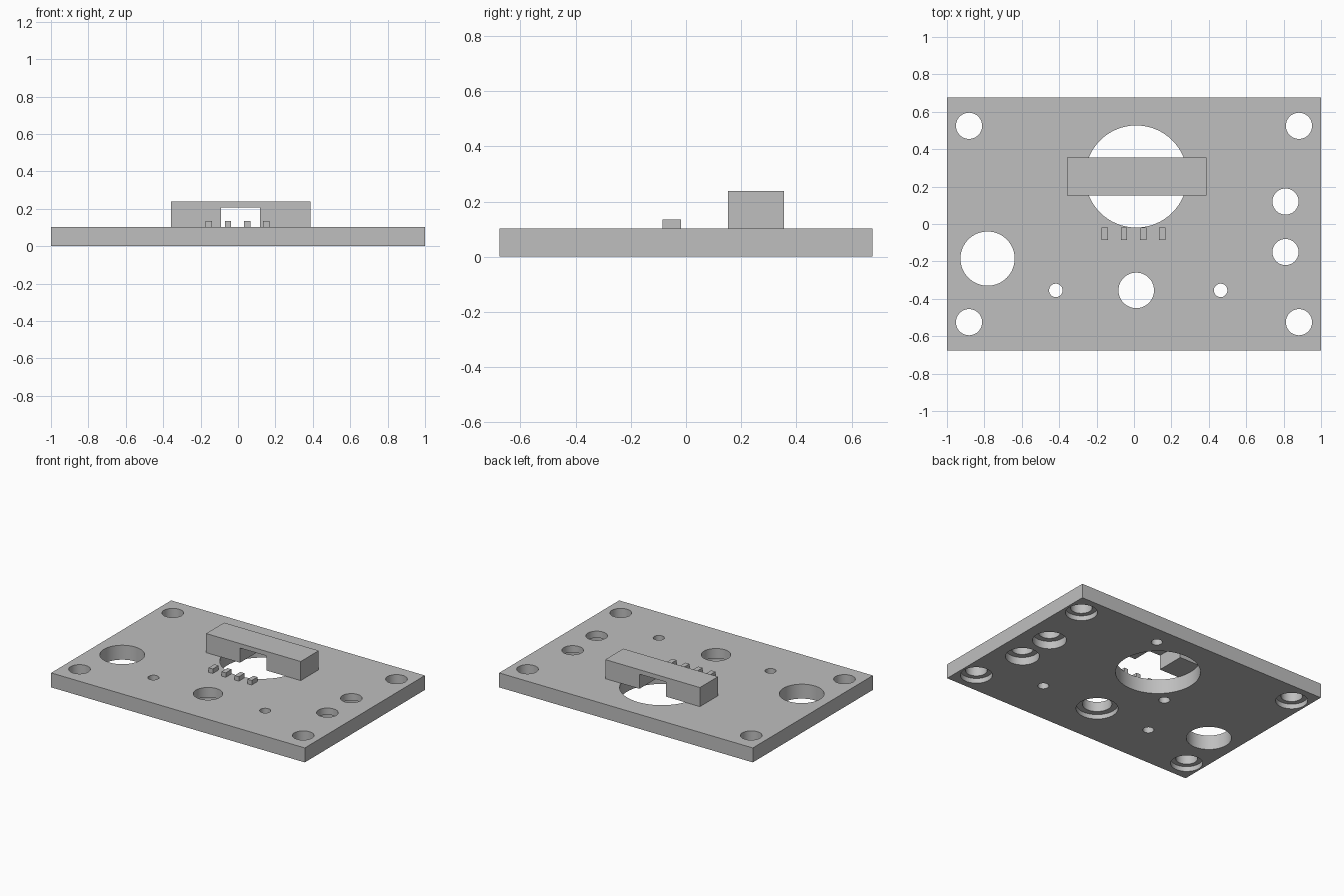
import bpy, bmesh, math

if "Cube" in bpy.data.objects:
    bpy.data.objects.remove(bpy.data.objects["Cube"])

T = 0.103          # plate thickness
SEG = 64

grey = bpy.data.materials.new("grey")
grey.diffuse_color = (0.52, 0.52, 0.52, 1)
grey.use_nodes = True
grey.node_tree.nodes["Principled BSDF"].inputs["Base Color"].default_value = grey.diffuse_color


def new_object(name, bm):
    bmesh.ops.recalc_face_normals(bm, faces=bm.faces)
    me = bpy.data.meshes.new(name)
    bm.to_mesh(me)
    bm.free()
    me.materials.append(grey)
    ob = bpy.data.objects.new(name, me)
    bpy.context.collection.objects.link(ob)
    return ob


def box(name, x0, x1, y0, y1, z0, z1):
    bm = bmesh.new()
    bmesh.ops.create_cube(bm, size=1)
    for v in bm.verts:
        v.co = (x1 if v.co.x > 0 else x0,
                y1 if v.co.y > 0 else y0,
                z1 if v.co.z > 0 else z0)
    return new_object(name, bm)


def lathe(bm, x, y, profile):
    """Closed turned solid from (radius, z) points, bottom to top."""
    rings = [[bm.verts.new((x + r * math.cos(2 * math.pi * i / SEG),
                            y + r * math.sin(2 * math.pi * i / SEG), z))
              for i in range(SEG)] for r, z in profile]
    for a, b in zip(rings, rings[1:]):
        for i in range(SEG):
            j = (i + 1) % SEG
            bm.faces.new((a[i], a[j], b[j], b[i]))
    bm.faces.new(rings[0][::-1])
    bm.faces.new(rings[-1])


def through(bm, x, y, r, bore=None, depth=0.0):
    profile = [(r, -0.1), (r, T + 0.1)]
    if bore:
        profile = [(bore, -0.1), (bore, depth), (r, depth), (r, T + 0.1)]
    lathe(bm, x, y, profile)


# Base plate
plate = box("base_plate", -1, 1, -0.676, 0.676, 0, T)

# Hole cutters: plain, counterbored from below, and blind from below
cut = bmesh.new()
for sx in (-1, 1):
    for sy in (-1, 1):
        through(cut, sx * 0.882, sy * 0.525, 0.07, 0.103, 0.035)
for y in (0.12, -0.15):
    through(cut, 0.81, y, 0.07, 0.109, 0.055)
through(cut, 0.012, -0.355, 0.095, 0.135, 0.033)
through(cut, 0.012, 0.254, 0.273)
through(cut, -0.783, -0.185, 0.145)
for x in (-0.418, 0.463):
    through(cut, x, -0.355, 0.036)
for s in (-1, 1):
    lathe(cut, 0.008 + s * 0.258, 0.275 + s * 0.27, [(0.036, -0.1), (0.036, 0.07)])
cutter = new_object("hole_cutter", cut)
cutter.hide_render = True

mod = plate.modifiers.new("holes", "BOOLEAN")
mod.operation = "DIFFERENCE"
mod.solver = "EXACT"
mod.object = cutter
bpy.context.view_layer.objects.active = plate
plate.select_set(True)
bpy.ops.object.modifier_apply(modifier=mod.name)
bpy.data.objects.remove(cutter)
bpy.ops.object.shade_smooth_by_angle(angle=math.radians(30))

# Bridge bar with a square notch, extruded from its front outline
outline = [(-0.358, T), (-0.09, T), (-0.09, 0.207), (0.118, 0.207),
           (0.118, T), (0.388, T), (0.388, 0.239), (-0.358, 0.239)]
bm = bmesh.new()
face = bm.faces.new([bm.verts.new((x, 0.152, z)) for x, z in outline])
ext = bmesh.ops.extrude_face_region(bm, geom=[face])
verts = [g for g in ext["geom"] if isinstance(g, bmesh.types.BMVert)]
bmesh.ops.translate(bm, vec=(0, 0.203, 0), verts=verts)
new_object("bridge_bar", bm)

# Row of small pins in front of the large opening
for i in range(4):
    x = -0.156 + i * 0.1025
    box(f"pin_{i + 1}", x - 0.0165, x + 0.0165, -0.085, -0.019, T, 0.135)
